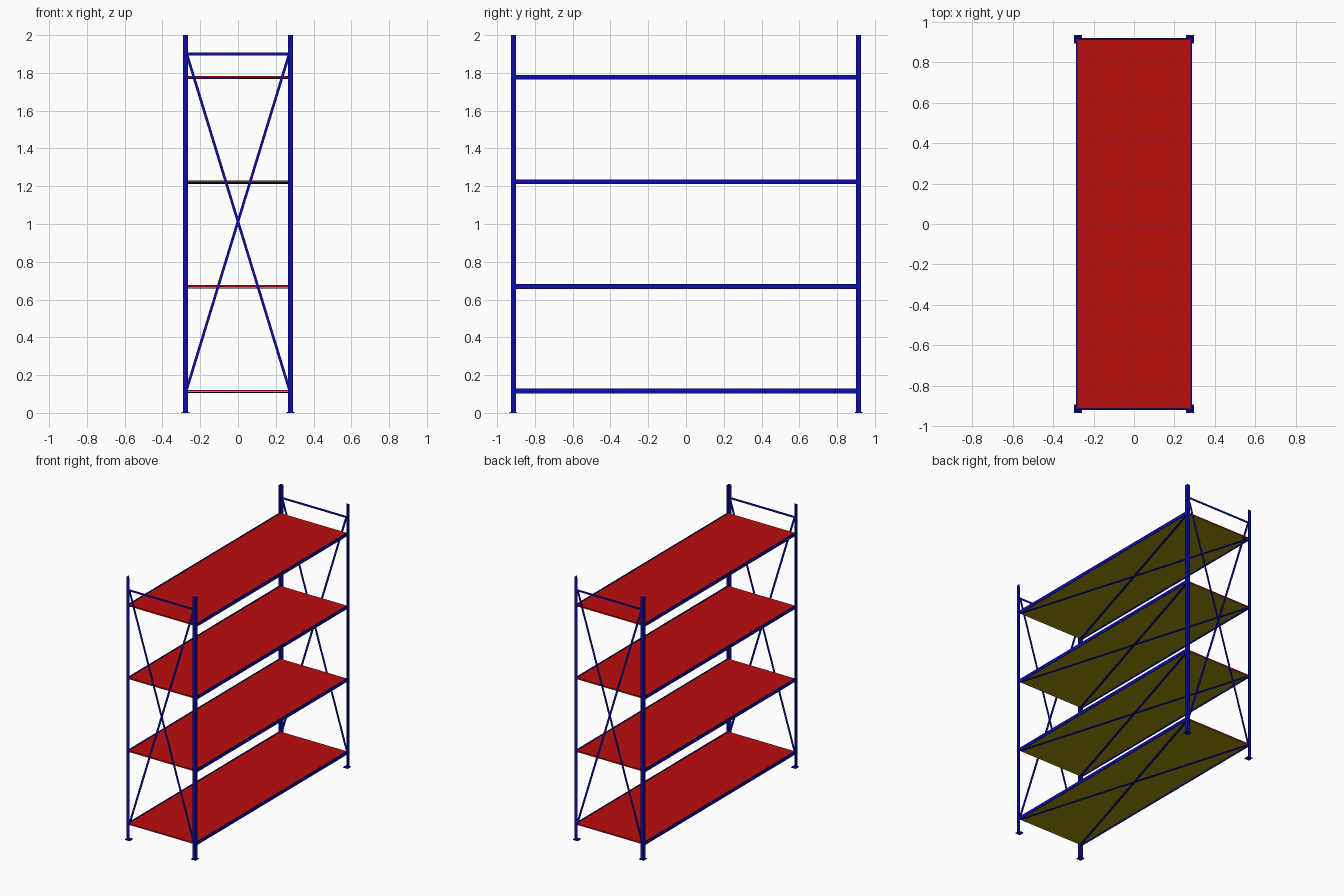
import bpy, bmesh
from mathutils import Vector

if "Cube" in bpy.data.objects:
    bpy.data.objects.remove(bpy.data.objects["Cube"])

def material(name, rgb):
    m = bpy.data.materials.new(name)
    m.diffuse_color = (*rgb, 1)
    m.use_nodes = True
    m.node_tree.nodes["Principled BSDF"].inputs["Base Color"].default_value = m.diffuse_color
    return m

BLUE = material("blue_steel", (0.004, 0.004, 0.4))
RED = material("red_board", (0.5, 0.004, 0.004))
OLIVE = material("olive_underside", (0.35, 0.28, 0.004))

def finish(name, bm, *mats):
    bmesh.ops.recalc_face_normals(bm, faces=bm.faces)
    me = bpy.data.meshes.new(name)
    bm.to_mesh(me)
    bm.free()
    for m in mats:
        me.materials.append(m)
    ob = bpy.data.objects.new(name, me)
    bpy.context.collection.objects.link(ob)
    return ob

def box(name, lo, hi, mat=BLUE):
    bm = bmesh.new()
    bmesh.ops.create_cube(bm, size=1)
    lo, hi = Vector(lo), Vector(hi)
    for v in bm.verts:
        v.co = (lo + hi) / 2 + v.co * (hi - lo)
    return finish(name, bm, mat)

def strip(name, a, b, normal, width=0.014, thick=0.004):
    """Flat bar from a to b, facing along normal."""
    a, b, n = Vector(a), Vector(b), Vector(normal)
    side = (b - a).cross(n).normalized() * width / 2
    bm = bmesh.new()
    f = bm.faces.new([bm.verts.new(p - n * thick / 2) for p in (a - side, a + side, b + side, b - side)])
    ext = bmesh.ops.extrude_face_region(bm, geom=[f], use_keep_orig=True)
    bmesh.ops.translate(bm, vec=n * thick, verts=[g for g in ext["geom"] if isinstance(g, bmesh.types.BMVert)])
    return finish(name, bm, BLUE)

PX, PY, ARM, T = 0.291, 0.927, 0.026, 0.004   # post outer corner, angle leg, gauge

# Angle-iron posts with foot plates, corners facing outward
profile = [(0, 0), (ARM, 0), (ARM, T), (T, T), (T, ARM), (0, ARM)]
for sx, xn in ((-1, "left"), (1, "right")):
    for sy, yn in ((-1, "front"), (1, "back")):
        bm = bmesh.new()
        f = bm.faces.new([bm.verts.new((sx * (PX - x), sy * (PY - y), 0.0)) for x, y in profile])
        ext = bmesh.ops.extrude_face_region(bm, geom=[f], use_keep_orig=True)
        bmesh.ops.translate(bm, vec=(0, 0, 2), verts=[g for g in ext["geom"] if isinstance(g, bmesh.types.BMVert)])
        finish(f"{yn}_{xn}_post", bm, BLUE)
        cx, cy = sx * (PX - ARM / 2), sy * (PY - ARM / 2)
        box(f"{yn}_{xn}_foot_plate", (cx - 0.02, cy - 0.02, 0), (cx + 0.02, cy + 0.02, 0.005))

# End frames: top rail and crossed braces
for sy, yn in ((-1, "front"), (1, "back")):
    y = sy * 0.919
    strip(f"{yn}_top_rail", (-0.286, y, 1.9), (0.286, y, 1.9), (0, 1, 0))
    for s, n in ((1, "rising"), (-1, "falling")):
        yb = y - sy * 0.002 * (1 + s)
        strip(f"{yn}_{n}_brace", (-s * 0.272, yb, 0.123), (s * 0.272, yb, 1.903), (0, 1, 0))

# Shelves: board, side beams and crossed braces underneath
for i in range(4):
    z = 0.116 + i * 0.554
    board = box(f"shelf_{i + 1}", (-0.28, -0.914, z - 0.004), (0.28, 0.914, z + 0.006), RED)
    board.data.materials.append(OLIVE)
    for p in board.data.polygons:
        p.material_index = int(p.normal.z < -0.5)
    for sx, xn in ((-1, "left"), (1, "right")):
        x0, x1 = sorted((sx * 0.28, sx * 0.286))
        box(f"shelf_{i + 1}_{xn}_beam", (x0, -0.922, z - 0.013), (x1, 0.922, z + 0.012))
        zb = z - 0.007 - 0.001 * (1 + sx)
        strip(f"shelf_{i + 1}_{xn}_under_brace", (-sx * 0.272, -0.9, zb), (sx * 0.272, 0.9, zb), (0, 0, 1))
